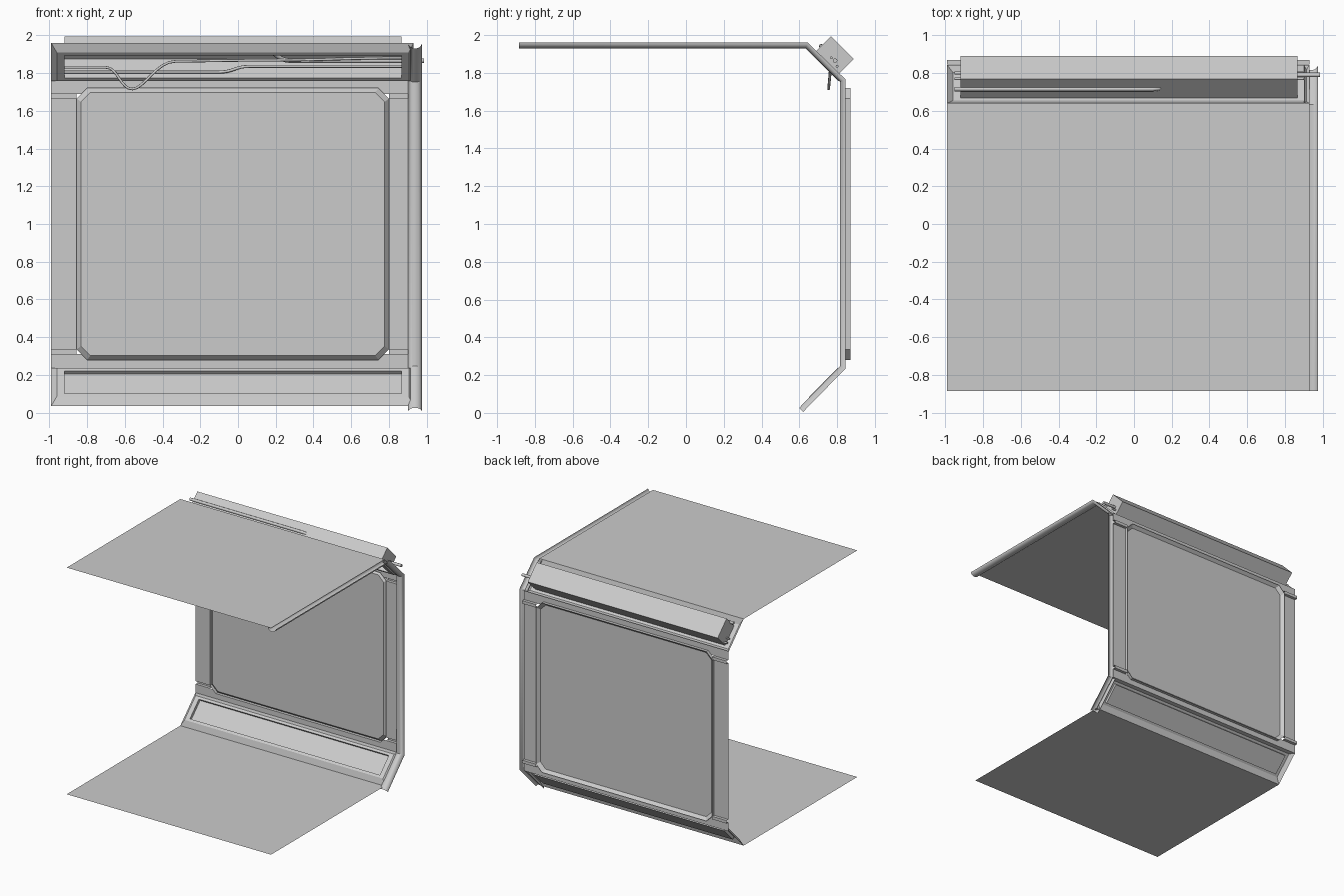
import bpy, math
from mathutils import Vector

if "Cube" in bpy.data.objects:
    bpy.data.objects.remove(bpy.data.objects["Cube"])


def mesh(name, verts, faces, smooth=False):
    me = bpy.data.meshes.new(name)
    me.from_pydata(verts, [], faces)
    me.update()
    ob = bpy.data.objects.new(name, me)
    bpy.context.collection.objects.link(ob)
    if smooth:
        bpy.ops.object.select_all(action='DESELECT')
        ob.select_set(True)
        bpy.context.view_layer.objects.active = ob
        bpy.ops.object.shade_smooth_by_angle(angle=math.radians(35))
    return ob


def rings(name, loops, closed=True, cap=False, smooth=False):
    """Skin a series of equally long loops; optionally fill the last one."""
    n = len(loops[0])
    verts = [v for loop in loops for v in loop]
    faces = []
    for r in range(len(loops) - 1):
        for i in range(n if closed else n - 1):
            j = (i + 1) % n
            faces.append((r * n + i, r * n + j, (r + 1) * n + j, (r + 1) * n + i))
    if cap:
        faces.append(tuple(range((len(loops) - 1) * n, len(loops) * n)))
    return mesh(name, verts, faces, smooth)


X0, X1 = -0.99, 0.93
WALL, BACK = 0.845, 0.87
HX0, HX1 = -0.855, 0.80

# floor and ceiling sheets
for name, z in (("floor", 0.035), ("ceiling", 1.96)):
    mesh(name, [(X0, -0.885, z), (X1, -0.885, z), (X1, 0.64, z), (X0, 0.64, z)], [(0, 1, 2, 3)])


# sloped panels: bevelled raised frame around a recess
def sloped_panel(name, flip, depth):
    s = 0.7071

    def ring(x0, x1, u0, u1, n):
        pts = []
        for x, u in ((x0, u0), (x1, u0), (x1, u1), (x0, u1)):
            y, z = 0.64 + s * (u - n), 0.035 + s * (u + n)
            pts.append((x, y, 1.995 - z if flip else z))
        return pts
    rings(name, [ring(X0, X1, 0, 0.287, 0),
                 ring(-0.96, 0.905, 0.046, 0.258, 0.027),
                 ring(-0.92, 0.865, 0.067, 0.237, 0.027),
                 ring(-0.92, 0.865, 0.067, 0.237, -depth)], cap=True)


sloped_panel("lower_panel", False, -0.003)
sloped_panel("upper_cable_tray", True, 0.115)


# wall surround: top and bottom strips, side strips, horizontal grooves
def mz(z, flip):
    return 2.0 - z if flip else z


for flip, tag in ((False, "top"), (True, "bottom")):
    outline = [(X0, 1.765), (X1, 1.765), (X1, 1.69), (HX1 - 0.025, 1.69), (HX1 - 0.055, 1.72),
               (HX0 + 0.055, 1.72), (HX0 + 0.025, 1.69), (X0, 1.69)]
    mesh("wall_" + tag, [(x, WALL, mz(z, flip)) for x, z in outline], [tuple(range(8))])
    groove = [(WALL, 1.69), (BACK, 1.69), (BACK, 1.665), (WALL, 1.665)]
    for side, a, b in (("left", X0, HX0), ("right", HX1, X1)):
        rings(f"groove_{tag}_{side}", [[(x, y, mz(z, flip)) for y, z in groove] for x in (a, b)],
              closed=False)
for side, a, b in (("left", X0, HX0), ("right", HX1, X1)):
    mesh("wall_" + side, [(a, WALL, 0.335), (b, WALL, 0.335), (b, WALL, 1.665), (a, WALL, 1.665)],
         [(0, 1, 2, 3)])


# central panel with a bevelled channel around it
def octagon(inset, y):
    a, b, lo, hi, c = HX0 + inset, HX1 - inset, 0.28 + inset, 1.72 - inset, 0.055 - inset * 0.2
    return [(x, y, z) for x, z in ((a + c, lo), (b - c, lo), (b, lo + c), (b, hi - c),
                                   (b - c, hi), (a + c, hi), (a, hi - c), (a, lo + c))]


rings("wall_panel", [octagon(0, WALL), octagon(0, BACK), octagon(0.023, WALL)], cap=True)

# half-round rib swept along ceiling, wall and slope
path = [Vector(p) for p in ((-0.885, 1.96), (0.645, 1.96), (0.845, 1.765), (0.845, 0.235), (0.62, 0.005))]
profile = [(0.938 - 0.037 * math.cos(t), 0.03 * math.sin(t))
           for t in (math.pi * i / 10 for i in range(11))]
loops = []
for i, p in enumerate(path):
    dirs = [(path[j + 1] - path[j]).normalized() for j in (i - 1, i) if 0 <= j < len(path) - 1]
    norms = [Vector((d.y, -d.x)) for d in dirs]
    m = sum(norms, Vector((0, 0))).normalized()
    m /= m.dot(norms[0])
    if m.y > 0 or m.x > 0:
        m = -m if i < 2 else m
    if m.x > 0:
        m = -m
    loops.append([(x, p.x + m.x * h, p.y + m.y * h) for x, h in profile])
rings("corridor_rib", loops, closed=False, smooth=True)


# cables in the tray
def cable(name, pts, r):
    cu = bpy.data.curves.new(name, 'CURVE')
    cu.dimensions = '3D'
    cu.bevel_depth, cu.bevel_resolution, cu.resolution_u = r, 2, 8
    cu.use_fill_caps = True
    sp = cu.splines.new('BEZIER')
    sp.bezier_points.add(len(pts) - 1)
    n = len(pts)
    for i, (bp, p) in enumerate(zip(sp.bezier_points, pts)):
        bp.co = p
        gap = min(abs(pts[j][0] - p[0]) for j in (i - 1, i + 1) if 0 <= j < n) * 0.45
        bp.handle_left_type = bp.handle_right_type = 'FREE'
        bp.handle_left = (p[0] - gap, p[1], p[2])
        bp.handle_right = (p[0] + gap, p[1], p[2])
    ob = bpy.data.objects.new(name, cu)
    bpy.context.collection.objects.link(ob)


cable("thick_cable", [(-0.95, 0.715, 1.942), (0.10, 0.715, 1.942), (0.28, 0.79, 1.865), (0.985, 0.79, 1.865)], 0.012)
cable("hanging_cable", [(-0.95, 0.77, 1.83), (-0.70, 0.765, 1.83), (-0.56, 0.755, 1.715),
                        (-0.33, 0.77, 1.862), (0.20, 0.77, 1.868), (0.90, 0.77, 1.88)], 0.007)
cable("thin_cable", [(-0.95, 0.80, 1.805), (-0.10, 0.80, 1.805), (0.06, 0.80, 1.835), (0.90, 0.80, 1.835)], 0.008)
